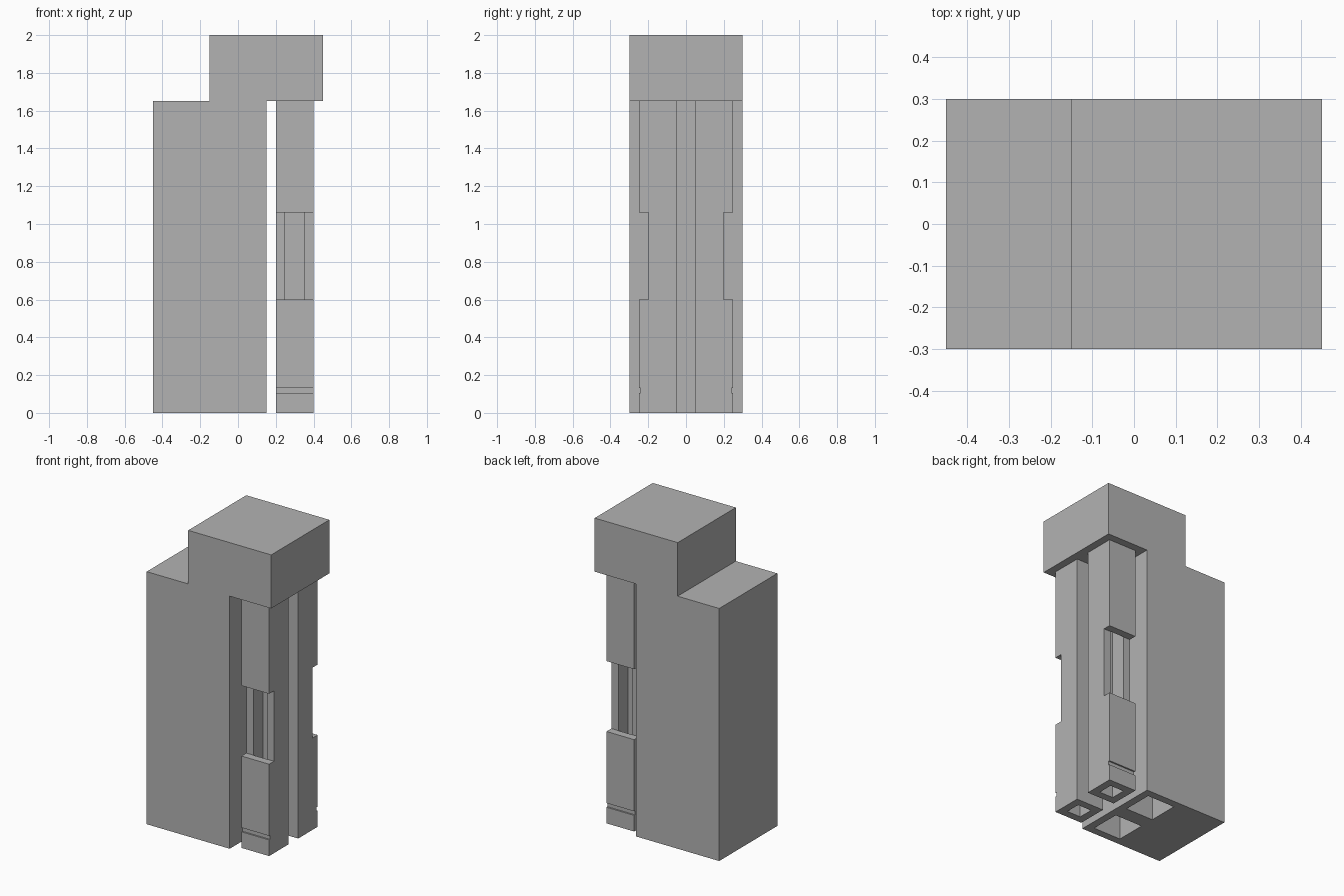
import bpy, bmesh

if "Cube" in bpy.data.objects:
    bpy.data.objects.remove(bpy.data.objects["Cube"])

gray = bpy.data.materials.new("plain_gray")
gray.diffuse_color = (0.45, 0.45, 0.45, 1)
gray.use_nodes = True
gray.node_tree.nodes["Principled BSDF"].inputs["Base Color"].default_value = gray.diffuse_color


def extrude_xz(name, profile, y0, y1):
    """Extrude an x-z outline along y."""
    bm = bmesh.new()
    face = bm.faces.new([bm.verts.new((x, y0, z)) for x, z in profile])
    ext = bmesh.ops.extrude_face_region(bm, geom=[face])
    verts = [g for g in ext["geom"] if isinstance(g, bmesh.types.BMVert)]
    bmesh.ops.translate(bm, verts=verts, vec=(0, y1 - y0, 0))
    bmesh.ops.recalc_face_normals(bm, faces=bm.faces)
    mesh = bpy.data.meshes.new(name)
    bm.to_mesh(mesh)
    bm.free()
    mesh.materials.append(gray)
    obj = bpy.data.objects.new(name, mesh)
    bpy.context.collection.objects.link(obj)
    return obj


def box(name, x0, x1, y0, y1, z0, z1):
    return extrude_xz(name, [(x0, z0), (x1, z0), (x1, z1), (x0, z1)], y0, y1)


def apply(obj, mod):
    bpy.context.view_layer.objects.active = obj
    bpy.ops.object.modifier_apply(modifier=mod.name)


def cut(obj, *bounds):
    cutter = box("cutter", *bounds)
    cutter.hide_render = True
    mod = obj.modifiers.new("cut", 'BOOLEAN')
    mod.operation = 'DIFFERENCE'
    mod.solver = 'EXACT'
    mod.object = cutter
    apply(obj, mod)
    bpy.data.objects.remove(cutter, do_unlink=True)


# Tower body with the overhanging head, in one stepped outline
body = extrude_xz("tower_body", [
    (-0.45, 0), (0.15, 0), (0.15, 1.65), (0.45, 1.65),
    (0.45, 2), (-0.15, 2), (-0.15, 1.65), (-0.45, 1.65)], -0.3, 0.3)

# Two square shafts open at the bottom
for y in (-0.15, 0.15):
    cut(body, -0.1, 0.1, y - 0.1, y + 0.1, -0.1, 1.65)

# Hollow post under the overhang, mirrored front to back
post = box("hollow_posts", 0.2, 0.4, 0.05, 0.25, 0, 1.65)
cut(post, 0.25, 0.35, 0.1, 0.2, -0.1, 1.75)         # inner shaft
cut(post, 0.1, 0.5, 0.1995, 0.35, 0.6, 1.06)        # window recess opening the shaft
cut(post, 0.1, 0.5, 0.24, 0.35, 0.105, 0.132)       # thin groove near the foot
mirror = post.modifiers.new("mirror", 'MIRROR')
mirror.use_axis = (False, True, False)
mirror.use_mirror_merge = False
apply(post, mirror)
